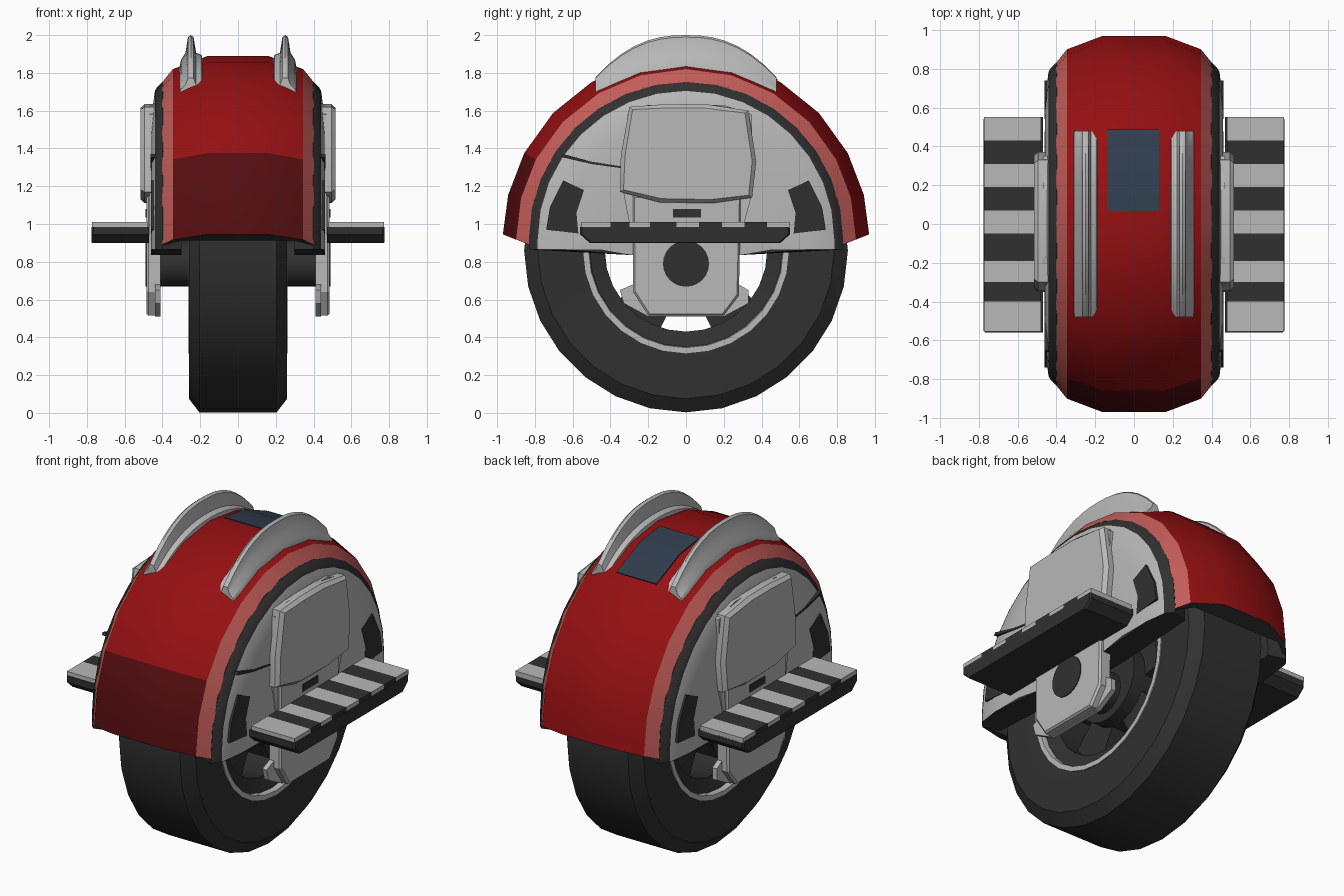
import bpy, bmesh, math
from mathutils import Vector

if "Cube" in bpy.data.objects:
    bpy.data.objects.remove(bpy.data.objects["Cube"])


def mat(name, rgb):
    m = bpy.data.materials.new(name)
    m.diffuse_color = (*rgb, 1)
    m.use_nodes = True
    m.node_tree.nodes["Principled BSDF"].inputs["Base Color"].default_value = m.diffuse_color
    return m


GREY = mat("light grey", (.48, .48, .48))
DARK = mat("near black", (.03, .03, .03))
RED = mat("red", (.30, .005, .006))
PINK = mat("pale red", (.55, .11, .10))
DEEP = mat("deep red", (.09, .004, .005))
BLUE = mat("screen blue", (.03, .047, .075))
WHEEL_Z, SHELL_Z = .86, .92


def loft(name, rings, mats, rule=None, caps=True, loop=False, angle=25):
    """Skin closed rings of points; rule(ring, side) picks the material index, ring -1 is a cap."""
    bm = bmesh.new()
    vs = [[bm.verts.new(p) for p in r] for r in rings]
    n, k = len(rings[0]), len(rings)
    for i in range(k if loop else k - 1):
        for j in range(n):
            a, b = vs[i], vs[(i + 1) % k]
            f = bm.faces.new((a[j], a[(j + 1) % n], b[(j + 1) % n], b[j]))
            f.material_index = rule(i, j) if rule else 0
    if caps and not loop:
        for r in (vs[0], vs[-1]):
            f = bm.faces.new(r)
            f.material_index = rule(-1, 0) if rule else 0
    bmesh.ops.recalc_face_normals(bm, faces=bm.faces)
    me = bpy.data.meshes.new(name)
    bm.to_mesh(me)
    bm.free()
    for m in mats:
        me.materials.append(m)
    ob = bpy.data.objects.new(name, me)
    bpy.context.collection.objects.link(ob)
    bpy.ops.object.select_all(action='DESELECT')
    ob.select_set(True)
    bpy.context.view_layer.objects.active = ob
    bpy.ops.object.shade_smooth_by_angle(angle=math.radians(angle))
    return ob


def prism(name, pts, x0, x1, m, bevel=0.0):
    """Extrude a (y, z) outline along x, with an optional chamfer on the outer end."""
    c = sum((Vector(p) for p in pts), Vector((0, 0))) / len(pts)
    rings = [[(x0, y, z) for y, z in pts]]
    if bevel:
        rings.append([(x1 - math.copysign(bevel, x1), y, z) for y, z in pts])
    out = [Vector(p) - (Vector(p) - c).normalized() * bevel for p in pts]
    rings.append([(x1, p.x, p.y) for p in out])
    return loft(name, rings, [m])


def revolve(name, prof, m, n=28, cz=WHEEL_Z):
    """Turn a closed (x, radius) profile around the axle."""
    rings = [[(x, r * math.cos(t), cz + r * math.sin(t)) for x, r in prof]
             for t in (2 * math.pi * i / n for i in range(n))]
    return loft(name, rings, [m], loop=True)


def disc(r, z, n=24):
    return [(r * math.cos(2 * math.pi * i / n), z + r * math.sin(2 * math.pi * i / n)) for i in range(n)]


def rect(y0, y1, z0, z1):
    return [(y0, z0), (y1, z0), (y1, z1), (y0, z1)]


def both(half):
    return half + [(-x, r) for x, r in reversed(half)]


# Wheel: tyre, rim lip, rim well, spokes, hub
revolve("tyre", both([(.255, .54), (.26, .62), (.26, .785), (.205, .857)]), DARK)
revolve("rim_lip", both([(.25, .51), (.262, .515), (.262, .545)]), GREY)
revolve("rim_well", both([(.20, .43), (.23, .515)]), DARK)
prism("hub", disc(.24, WHEEL_Z), -.2, .2, DARK)
for i in range(5):
    a = math.radians(18 + 72 * i)
    spoke = [(.1, -.08), (.46, -.14), (.46, .14), (.1, .08)]
    prism(f"spoke_{i + 1}", [(u * math.cos(a) - v * math.sin(a), WHEEL_Z + u * math.sin(a) + v * math.cos(a))
                             for u, v in spoke], -.12, .12, DARK)
prism("axle", disc(.122, .79), -.49, .49, DARK)

# Red fender: arched shell with chamfered pale edges, dark liner and deep red front flap
angles = [1.5, 14] + [28 + 15.5 * i for i in range(9)] + [166, 178.5]
section = both([(.385, .83), (.402, .83), (.345, .90), (.16, .97)])
section += [(-.30, .885), (.30, .885)]


def shell_ring(deg):
    t = math.radians(deg)
    ring = []
    for x, r in section:
        z = SHELL_Z + r * math.sin(t)
        if deg < 5 or deg > 175:      # slanted lower hem
            z = .89 + .055 * min(1, max(0, (r - .83) / .14))
        ring.append((x, r * math.cos(t), z))
    return ring


def shell_rule(i, j):
    if i < 0 or j in (0, 6, 7, 8, 9):
        return 3
    if j in (1, 5):
        return 1
    return 2 if i >= 10 else 0


loft("fender", [shell_ring(a) for a in angles], [RED, PINK, DEEP, DARK], shell_rule)

# Screen on the rear of the top
screen = []
for deg, r in ((60, .975), (74.5, .977), (86, .969)):
    t = math.radians(deg)
    screen.append([(x, q * math.cos(t), SHELL_Z + q * math.sin(t))
                   for x, q in ((-.14, r - .015), (.13, r - .015), (.13, r), (-.14, r))])
loft("screen", screen, [BLUE])


def half_disc(x, r, n=16):
    pts = [(x, r * math.cos(math.pi * i / n), SHELL_Z + r * math.sin(math.pi * i / n)) for i in range(n + 1)]
    return pts + [(x, -r, .865), (x, -.28, .835), (x, .28, .835), (x, r, .865)]


for side, s in (("right", 1), ("left", -1)):
    # Domed side panel with dark trim
    steps = ((.30, .80), (.40, .832), (.428, .805), (.44, .785), (.458, .65), (.46, .45))
    panel = loft(side + "_side_panel", [half_disc(s * x, r) for x, r in steps], [GREY, DARK],
                 lambda i, j: 1 if 0 <= i < 3 or 17 <= j <= 19 else 0)
    inner = min(panel.data.polygons, key=lambda p: abs(p.center.x))
    inner.material_index = 1

    # Battery cover, upright and axle bracket
    prism(side + "_cover_back", [(-.33, 1.16), (-.28, .9), (.28, .9), (.35, 1.16), (.35, 1.58), (.2, 1.63),
                                 (-.2, 1.63), (-.31, 1.58)], s * .43, s * .468, GREY)
    prism(side + "_cover", [(-.35, 1.17), (-.14, 1.115), (.14, 1.11), (.35, 1.14), (.372, 1.33), (.33, 1.6),
                            (.1, 1.635), (-.1, 1.635), (-.3, 1.62), (-.345, 1.36)],
          s * .44, s * .516, GREY, .022)
    prism(side + "_upright", [(-.28, 1.15), (-.28, .64), (-.2, .515), (.2, .515), (.28, .62), (.29, 1.15)],
          s * .41, s * .485, GREY, .012)
    prism(side + "_bracket", [(-.28, .68), (-.35, .65), (-.33, .58), (-.2, .51), (.2, .51), (.33, .58),
                              (.33, .65), (.28, .68)], s * .41, s * .44, GREY)
    prism(side + "_latch", rect(-.07, .08, 1.035, 1.08), s * .47, s * .489, DARK)

    # Dark vents and seam line
    for end, d in (("front", -1), ("rear", 1)):
        prism(f"{side}_{end}_vent", [(d * y, z) for y, z in ((.57, .95), (.74, .97), (.72, 1.09), (.65, 1.23),
                                                             (.54, 1.18), (.58, 1.06))],
              s * .43, s * .461, DARK)
    prism(side + "_seam", [(-.65, 1.37), (-.5, 1.33), (-.34, 1.305), (-.34, 1.295), (-.5, 1.317), (-.66, 1.355)],
          s * .43, s * .462, DARK)

    # Foot pedal: dark body with striped top
    prism(side + "_pedal", [(-.56, .985), (-.56, .945), (-.51, .90), (.5, .90), (.55, .945), (.55, .985)],
          s * .47, s * .775, DARK, .01)
    cuts = [-.555, -.40, -.30, -.19, -.05, .07, .19, .31, .43, .55]
    for i in range(9):
        prism(f"{side}_pedal_stripe_{i + 1}", rect(cuts[i], cuts[i + 1], .98, 1.01),
              s * .48, s * .772, DARK if i % 2 else GREY)

    # Arched grab handle on top
    rings = []
    for i in range(15):
        t = -1 + i / 7
        y = .48 * t
        zb = SHELL_Z + math.sqrt(.925 ** 2 - y * y)
        zt = 1.775 + .225 * (1 - abs(t) ** 2.4)
        h = zt - zb
        rings.append([(s * x, y, zb + f * h + o) for x, f, o in (
            (.185, 0, .01), (.192, .25, .01), (.222, .4, 0), (.235, .93, 0), (.25, 1, 0),
            (.265, .93, 0), (.278, .4, 0), (.302, .22, -.01), (.31, 0, -.02))])
    loft(side + "_handle", rings, [GREY], angle=30)
